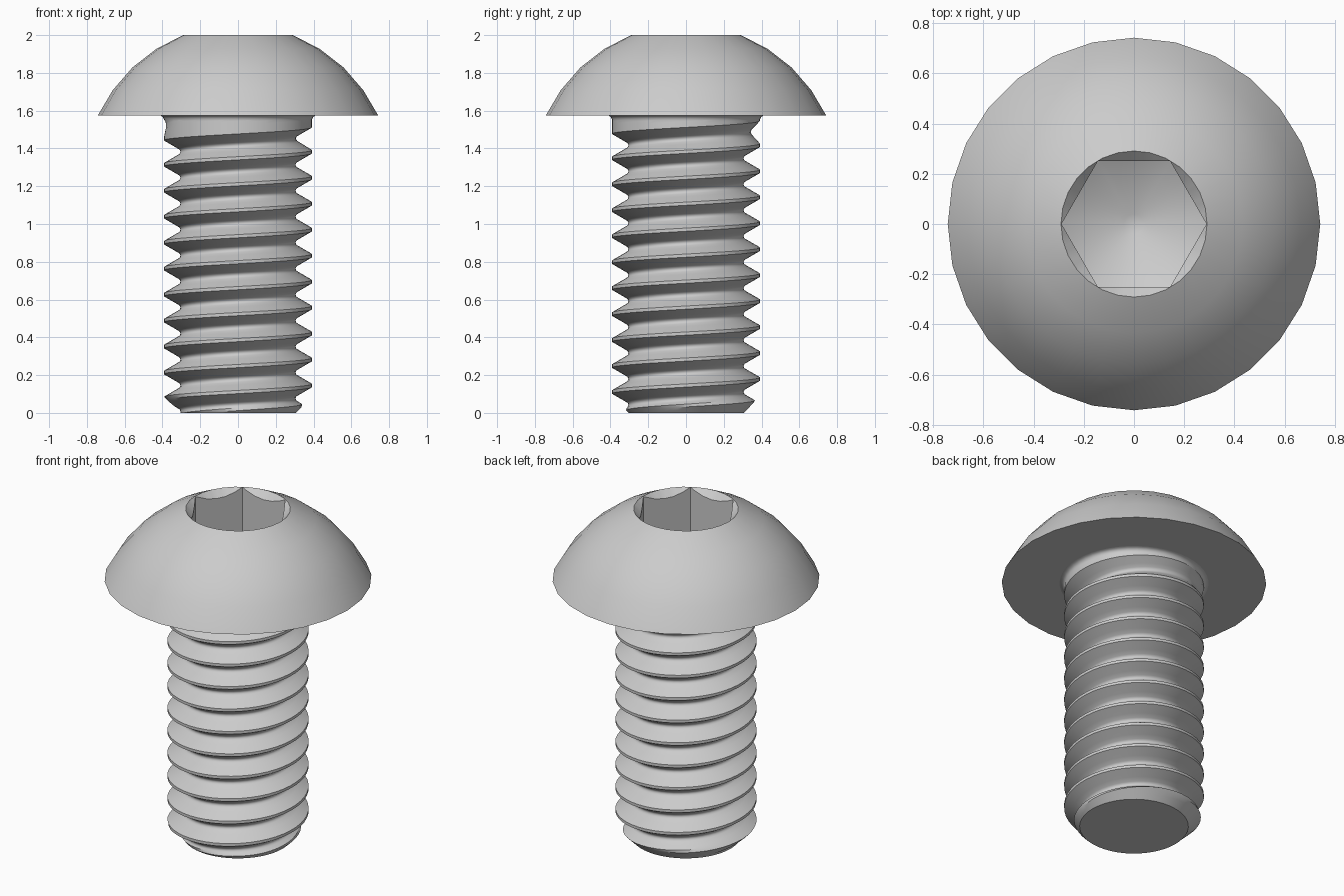
import bpy, bmesh
from math import pi, sin, cos, radians, asin

if "Cube" in bpy.data.objects:
    bpy.data.objects.remove(bpy.data.objects["Cube"])

steel = bpy.data.materials.new("grey_steel")
steel.use_nodes = True
GREY = (0.6, 0.6, 0.6, 1)
steel.diffuse_color = GREY
steel.node_tree.nodes["Principled BSDF"].inputs["Base Color"].default_value = GREY


def skin(name, rows, n):
    """Skin rows of (radius, height) functions of the angle step, then weld."""
    bm = bmesh.new()
    grid = []
    for row in rows:
        ring = []
        for i in range(n + 1):
            r, z = row(i)
            a = 2 * pi * i / n
            ring.append(bm.verts.new((r * cos(a), r * sin(a), z)))
        grid.append(ring)
    for low, high in zip(grid, grid[1:]):
        for i in range(n):
            bm.faces.new((low[i], low[i + 1], high[i + 1], high[i]))
    bmesh.ops.remove_doubles(bm, verts=bm.verts, dist=0.0002)
    mesh = bpy.data.meshes.new(name)
    bm.to_mesh(mesh)
    bm.free()
    obj = bpy.data.objects.new(name, mesh)
    bpy.context.collection.objects.link(obj)
    mesh.materials.append(steel)
    bpy.ops.object.select_all(action='DESELECT')
    obj.select_set(True)
    bpy.context.view_layer.objects.active = obj
    bpy.ops.object.shade_smooth_by_angle(angle=radians(30))
    return obj


def ring(r, z):
    return lambda i: (r, z)


# Domed head: flat underside, then a circular arc up to the socket rim
SIDES, RIM, TOP, UNDER, EDGE = 28, 0.291, 2.0, 1.575, 0.742
DOME_R, DOME_Z = 0.8126, 1.239
head = [ring(0.3, UNDER), ring(EDGE, UNDER)]
first, last = asin(EDGE / DOME_R), asin(RIM / DOME_R)
for k in range(1, 4):
    a = first + (last - first) * k / 4
    head.append(ring(DOME_R * sin(a), DOME_Z + DOME_R * cos(a)))
head.append(ring(RIM, TOP))
skin("head", head, SIDES)

# Hexagonal socket: conical lead-in, six walls, conical floor
STEPS = SIDES * 3


def polygon_radius(i, sides, flat):
    span = 2 * pi / sides
    return flat / cos((2 * pi * i / STEPS) % span - span / 2)


def rim(i):
    return polygon_radius(i, SIDES, RIM * cos(pi / SIDES)), TOP


def wall_top(i):
    r = polygon_radius(i, 6, 0.25)
    return r, TOP - (rim(i)[0] - r)


def wall_bottom(i):
    r = polygon_radius(i, 6, 0.25)
    return r, 1.59 + (r - 0.04) * 0.55


skin("hex_socket", [rim, wall_top, wall_bottom, ring(0.04, 1.59), ring(0, 1.59)], STEPS)

# Threaded shank: a right-handed helical groove that fades out under the head
TURN, PITCH, CREST_Z = 48, 0.1375, 0.145
MAJOR, TIP, NECK = 0.392, 0.305, 1.55
# height above the crest centre, groove depth
GROOVE = [(0.0085, 0), (0.024, 0.027), (0.039, 0.053), (0.0535, 0.078),
          (0.061, 0.085), (0.06875, 0.087)]
GROOVE += [(PITCH - h, d) for h, d in reversed(GROOVE[:-1])]


def thread_row(k, height, depth):
    def row(i):
        base = CREST_Z + PITCH * (k + i / TURN)
        z = base + height
        if z >= NECK:
            return MAJOR, NECK
        if z <= 0:
            return TIP, 0
        fade = min(1, max(0, (1.53 - base - PITCH / 2) / 0.08))
        return min(MAJOR - depth * fade, TIP + z), z
    return row


shank = [ring(0, 0), ring(TIP, 0)]
shank += [thread_row(k, h, d) for k in range(-3, 12) for h, d in GROOVE]
# Fillet below the head
for k in range(5):
    a = pi / 2 * k / 4
    shank.append(ring(MAJOR + 0.026 * (1 - cos(a)), NECK + (UNDER - NECK) * sin(a)))
skin("threaded_shank", shank, TURN)
